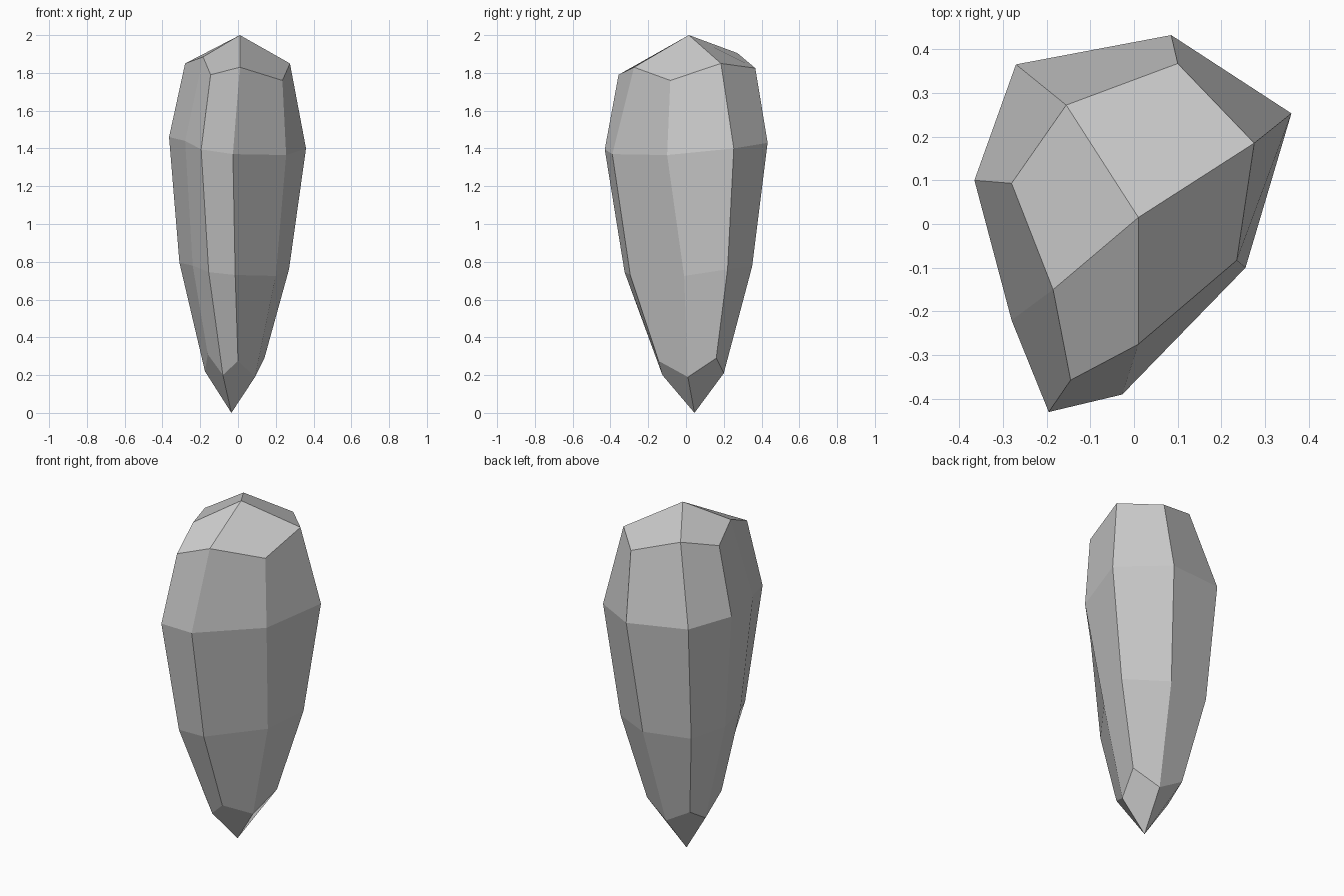
import bpy, bmesh

# Irregular eight-sided cross-sections, bottom to top
rings = [
    [(-.175, .07, .22), (-.165, .20, .30), (-.01, .20, .21), (.14, .16, .29),
     (.09, .01, .19), (0, -.145, .275), (-.08, -.125, .20), (-.16, -.10, .31)],
    [(-.31, .08, .795), (-.245, .302, .79), (.035, .35, .775), (.27, .22, .76),
     (.20, -.01, .725), (-.015, -.295, .73), (-.155, -.325, .745), (-.24, -.16, .78)],
    [(-.365, .10, 1.46), (-.27, .365, 1.46), (.085, .432, 1.43), (.36, .253, 1.40),
     (.255, -.10, 1.365), (-.027, -.39, 1.37), (-.195, -.43, 1.395), (-.28, -.22, 1.44)],
    [(-.28, .093, 1.85), (-.155, .272, 1.905), (.10, .367, 1.825), (.275, .185, 1.85),
     (.235, -.083, 1.76), (.01, -.275, 1.83), (-.145, -.357, 1.79), (-.185, -.15, 1.885)],
]

bm = bmesh.new()
vs = [[bm.verts.new(p) for p in ring] for ring in rings]
n = 8

# Side facets between neighbouring rings
for lo, hi in zip(vs, vs[1:]):
    for i in range(n):
        j = (i + 1) % n
        bm.faces.new((lo[i], lo[j], hi[j], hi[i]))


# Pointed ends: four kite facets meeting at a tip
def close_tip(ring, tip, start):
    t = bm.verts.new(tip)
    for i in range(start, start + n, 2):
        bm.faces.new((t, ring[i % n], ring[(i + 1) % n], ring[(i + 2) % n]))


close_tip(vs[0], (-.035, .045, 0), 0)
close_tip(vs[-1], (.01, .015, 2), 1)

bmesh.ops.recalc_face_normals(bm, faces=bm.faces)
mesh = bpy.data.meshes.new("crystal_shard")
bm.to_mesh(mesh)
bm.free()
shard = bpy.data.objects.new("crystal_shard", mesh)
bpy.context.collection.objects.link(shard)
